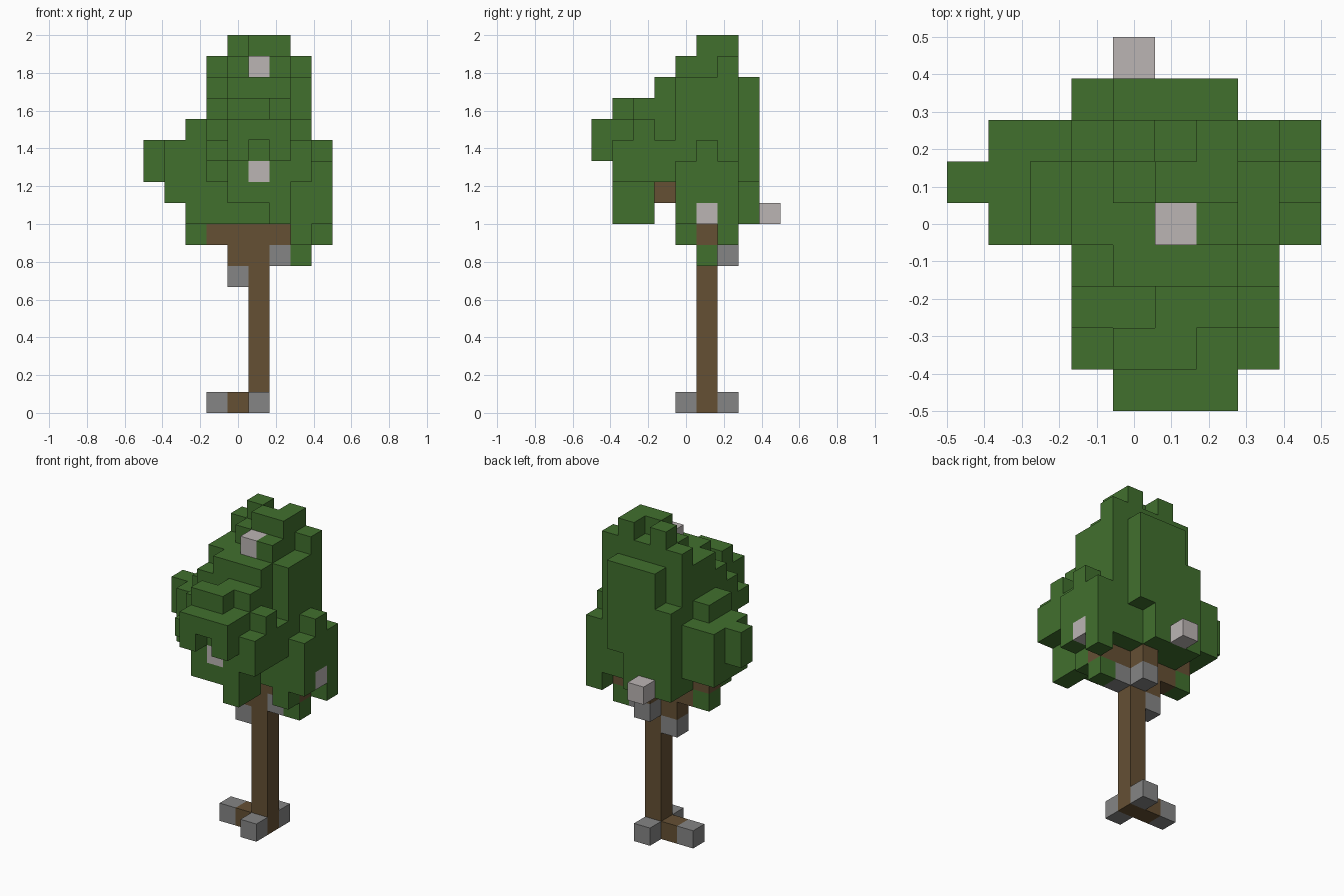
import bpy
import bmesh
from mathutils import Vector

# Remove the default cube only
default_cube = bpy.data.objects.get("Cube")
if default_cube:
    bpy.data.objects.remove(default_cube, do_unlink=True)

SIDE = 1 / 9
ORIGIN = Vector((-0.5, -0.5, 0))
DIRECTIONS = [Vector(axis) * sign
              for axis in ((1, 0, 0), (0, 1, 0), (0, 0, 1)) for sign in (1, -1)]


def make_material(name, colour):
    material = bpy.data.materials.new(name)
    material.use_nodes = True
    rgba = (*colour, 1)
    material.diffuse_color = rgba
    shader = material.node_tree.nodes["Principled BSDF"]
    shader.inputs["Base Color"].default_value = rgba
    shader.inputs["Roughness"].default_value = 1
    return material


def fill(*boxes):
    """Grid cells inside boxes given as inclusive x, y and z ranges."""
    cells = set()
    for (x0, x1), (y0, y1), (z0, z1) in boxes:
        cells.update((x, y, z)
                     for x in range(x0, x1 + 1)
                     for y in range(y0, y1 + 1)
                     for z in range(z0, z1 + 1))
    return cells


def column(x, y, bottom, top):
    """A single upright run of cells."""
    return (x, x), (y, y), (bottom, top)


# Small flowers scattered over the foliage
blossoms = fill(column(5, 4, 16, 16), column(5, 1, 11, 11),
                column(8, 5, 9, 9), column(4, 8, 9, 9))

# Stones around the foot and under the branches
stones = fill(column(3, 5, 0, 0), column(5, 4, 0, 0), column(5, 6, 0, 0),
              column(4, 5, 6, 6), column(5, 6, 7, 7), column(6, 5, 7, 7))

# Trunk, root and branches
trunk = fill(column(5, 5, 0, 8), column(4, 5, 0, 0), column(4, 5, 7, 7),
             ((3, 7), (5, 5), (8, 8)), column(2, 5, 9, 9),
             column(5, 6, 8, 8), column(5, 3, 10, 10))

# Central mass with its stepped crown
crown = fill(((3, 6), (4, 6), (9, 15)), ((4, 6), (3, 3), (11, 15)),
             ((4, 6), (5, 6), (16, 16)), column(3, 6, 16, 16),
             column(6, 4, 16, 16), column(4, 6, 17, 17),
             ((5, 6), (5, 5), (17, 17)), column(6, 6, 17, 17))

# Back slab
back_lobe = fill(((4, 5), (7, 7), (9, 15)), column(6, 7, 11, 15),
                 column(3, 7, 9, 13))

# Overhanging front growth
front_lobe = fill(((4, 5), (1, 1), (10, 14)), column(6, 1, 9, 13),
                  column(4, 2, 10, 13), column(5, 2, 10, 14),
                  column(6, 2, 9, 14), ((4, 6), (0, 0), (13, 13)),
                  column(4, 0, 12, 12), column(6, 0, 12, 12),
                  column(3, 1, 12, 12), column(3, 2, 11, 13),
                  column(3, 3, 11, 14))

# Growth on the left (+x) side
left_lobe = fill(((7, 7), (4, 6), (9, 15)), column(7, 6, 16, 16),
                 column(7, 4, 8, 8), column(7, 5, 7, 7),
                 column(7, 1, 11, 12), column(7, 2, 11, 13),
                 column(7, 3, 11, 12), column(8, 4, 9, 11),
                 column(8, 5, 10, 12), column(8, 6, 8, 11))

# Growth on the right (-x) side
right_lobe = fill(((1, 1), (4, 6), (10, 12)), column(0, 5, 11, 12),
                  column(2, 4, 9, 13), column(2, 5, 10, 13),
                  column(2, 6, 10, 12), column(2, 5, 8, 8))

accents = blossoms | stones | trunk
foliage = (crown | back_lobe | front_lobe | left_lobe | right_lobe) - accents
occupied = foliage | accents


def build(name, cells, material):
    """Skin a set of cells with the faces that are open to the air."""
    bm = bmesh.new()
    for cell in sorted(cells):
        centre = Vector(cell) + Vector((0.5, 0.5, 0.5))
        for normal in DIRECTIONS:
            if tuple(int(c) for c in Vector(cell) + normal) in occupied:
                continue
            u = Vector((normal.y, normal.z, normal.x)) / 2
            v = normal.cross(u)
            middle = centre + normal / 2
            corners = (middle - u - v, middle + u - v,
                       middle + u + v, middle - u + v)
            bm.faces.new([bm.verts.new(ORIGIN + p * SIDE) for p in corners])
    bmesh.ops.remove_doubles(bm, verts=bm.verts, dist=SIDE / 100)
    mesh = bpy.data.meshes.new(name)
    bm.to_mesh(mesh)
    bm.free()
    mesh.materials.append(material)
    bpy.context.collection.objects.link(bpy.data.objects.new(name, mesh))


build("foliage", foliage, make_material("leaf green", (0.053, 0.162, 0.027)))
build("trunk", trunk, make_material("bark brown", (0.13, 0.08, 0.034)))
build("stones", stones, make_material("stone grey", (0.235, 0.235, 0.235)))
build("blossoms", blossoms, make_material("pale pink", (0.5, 0.46, 0.455)))
